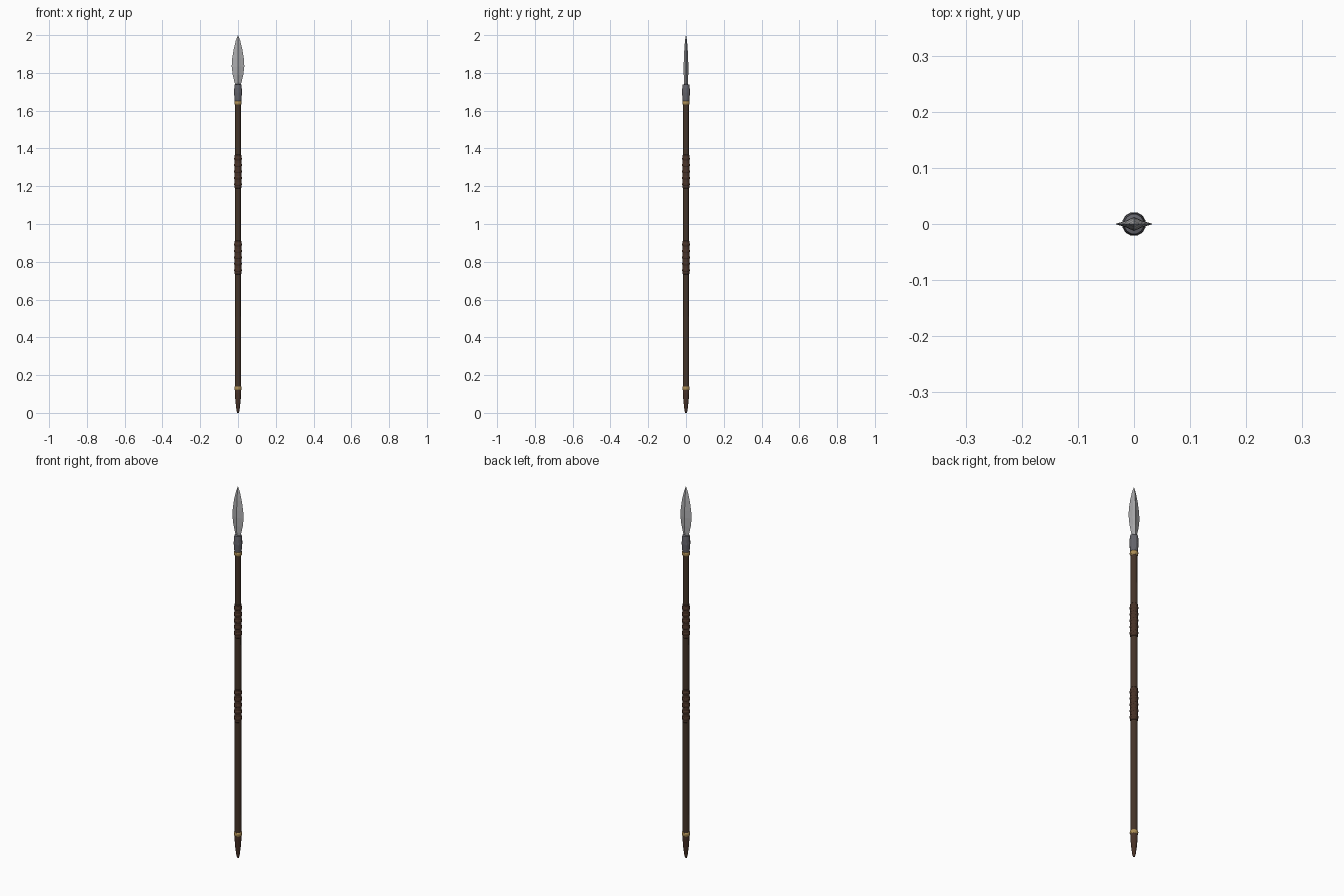
import bpy, bmesh, math

if "Cube" in bpy.data.objects:
    bpy.data.objects.remove(bpy.data.objects["Cube"])


def material(name, rgb):
    m = bpy.data.materials.new(name)
    m.diffuse_color = (*rgb, 1)
    m.use_nodes = True
    m.node_tree.nodes["Principled BSDF"].inputs["Base Color"].default_value = m.diffuse_color
    return m


wood = material("dark_wood", (0.06, 0.035, 0.022))
leather = material("leather", (0.065, 0.032, 0.02))
brass = material("brass", (0.42, 0.27, 0.09))
iron = material("dark_iron", (0.13, 0.13, 0.15))
steel = material("steel", (0.42, 0.42, 0.43))


def loft(name, rings, mat):
    """Skin a closed, capped surface through equal-length rings of points."""
    bm = bmesh.new()
    loops = [[bm.verts.new(p) for p in ring] for ring in rings]
    n = len(loops[0])
    for a, b in zip(loops, loops[1:]):
        for i in range(n):
            j = (i + 1) % n
            bm.faces.new((a[i], a[j], b[j], b[i]))
    bm.faces.new(loops[0][::-1])
    bm.faces.new(loops[-1])
    bmesh.ops.recalc_face_normals(bm, faces=bm.faces)
    me = bpy.data.meshes.new(name)
    bm.to_mesh(me)
    bm.free()
    ob = bpy.data.objects.new(name, me)
    me.materials.append(mat)
    bpy.context.collection.objects.link(ob)
    return ob


def lathe(name, profile, mat, sides=12):
    """Faceted turned part from (radius, z) pairs."""
    def ring(r, z):
        return [(r * math.cos(math.tau * (i + .5) / sides),
                 r * math.sin(math.tau * (i + .5) / sides), z) for i in range(sides)]
    return loft(name, [ring(r, z) for r, z in profile], mat)


# Shaft
lathe("shaft", [(0.0172, 0.11), (0.0165, 0.9), (0.0155, 1.66)], wood)

# Butt spike
lathe("butt_spike", [(0.004, 0), (0.008, 0.012), (0.0135, 0.055),
                     (0.0175, 0.105), (0.0175, 0.125)], leather)

# Brass rings at both ends of the shaft
for name, z in (("lower_ring", 0.13), ("upper_ring", 1.641)):
    lathe(name, [(0.016, z - 0.012), (0.0195, z - 0.007),
                 (0.0205, z), (0.0195, z + 0.007), (0.016, z + 0.012)], brass)

# Two leather grips: sleeve with raised binding bands
for name, z0 in (("lower_grip", 0.733), ("upper_grip", 1.188)):
    profile = [(0.016, z0), (0.0185, z0 + 0.003)]
    for k in range(5):
        z = z0 + 0.022 + k * 0.034
        profile += [(0.0185, z - 0.009), (0.0208, z - 0.004),
                    (0.0208, z + 0.004), (0.0185, z + 0.009)]
    profile += [(0.0185, z0 + 0.177), (0.016, z0 + 0.18)]
    lathe(name, profile, leather)

# Socket holding the blade
lathe("socket", [(0.0175, 1.65), (0.0195, 1.665), (0.0215, 1.695),
                 (0.0205, 1.72), (0.018, 1.738), (0.010, 1.740)], iron)

# Leaf blade with a central ridge: (half width, half thickness, z)
stations = [(0.013, 0.009, 1.73), (0.019, 0.0105, 1.752), (0.028, 0.012, 1.79),
            (0.0335, 0.0125, 1.835), (0.031, 0.0115, 1.875), (0.023, 0.009, 1.925),
            (0.012, 0.0055, 1.97), (0.0006, 0.0006, 2.0)]
loft("blade", [[(w, 0, z), (w * .4, t * .5, z), (0, t, z), (-w * .4, t * .5, z),
                (-w, 0, z), (-w * .4, -t * .5, z), (0, -t, z), (w * .4, -t * .5, z)]
               for w, t, z in stations], steel)
